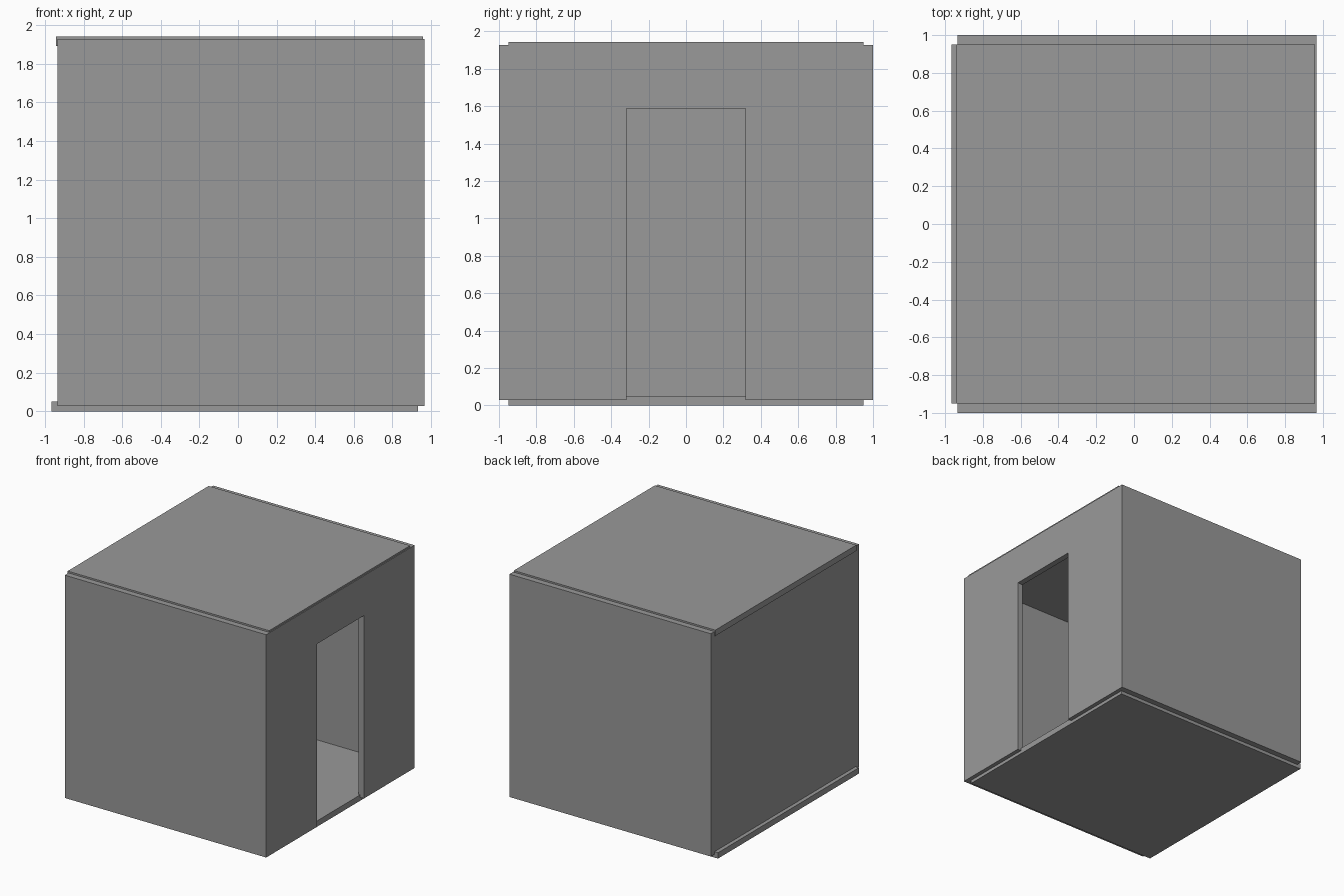
import bpy
import bmesh

if "Cube" in bpy.data.objects:
    bpy.data.objects.remove(bpy.data.objects["Cube"])

# Dark grey paint shared by all panels
dark = bpy.data.materials.new("dark_grey")
dark.diffuse_color = (0.32, 0.32, 0.32, 1)
dark.use_nodes = True
dark.node_tree.nodes["Principled BSDF"].inputs["Base Color"].default_value = dark.diffuse_color


def prism(name, outline, x0, x1):
    """Extrude a (y, z) outline along x from x0 to x1."""
    bm = bmesh.new()
    face = bm.faces.new([bm.verts.new((x0, y, z)) for y, z in outline])
    ext = bmesh.ops.extrude_face_region(bm, geom=[face])
    verts = [v for v in ext["geom"] if isinstance(v, bmesh.types.BMVert)]
    bmesh.ops.translate(bm, verts=verts, vec=(x1 - x0, 0, 0))
    bmesh.ops.recalc_face_normals(bm, faces=bm.faces)
    mesh = bpy.data.meshes.new(name)
    bm.to_mesh(mesh)
    bm.free()
    mesh.materials.append(dark)
    obj = bpy.data.objects.new(name, mesh)
    bpy.context.collection.objects.link(obj)
    return obj


def panel(name, x0, x1, y0, y1, z0, z1):
    return prism(name, [(y0, z0), (y1, z0), (y1, z1), (y0, z1)], x0, x1)


T = 0.05                # panel thickness
H = 0.95                # half panel width
Z0, Z1 = 0.028, 1.928   # wall bottom and top

# Floor and roof slabs, slightly offset from the walls
panel("floor", -0.967, 0.931, -H, H, 0, T)
panel("roof", -0.942, 0.959, -H, H, 1.892, 1.942)

# Front and back walls outside the slabs
for name, y in (("front_wall", -H - T), ("back_wall", H)):
    panel(name, -0.934, 0.966, y, y + T, Z0, Z1)

# Closed left wall
panel("left_wall", -0.934, -0.934 + T, -H, H, Z0, Z1)

# Right wall with open doorway
D, DZ = 0.317, 1.588
prism("door_wall", [(-H, Z0), (-D, Z0), (-D, DZ), (D, DZ),
                    (D, Z0), (H, Z0), (H, Z1), (-H, Z1)], 0.966 - T, 0.966)
